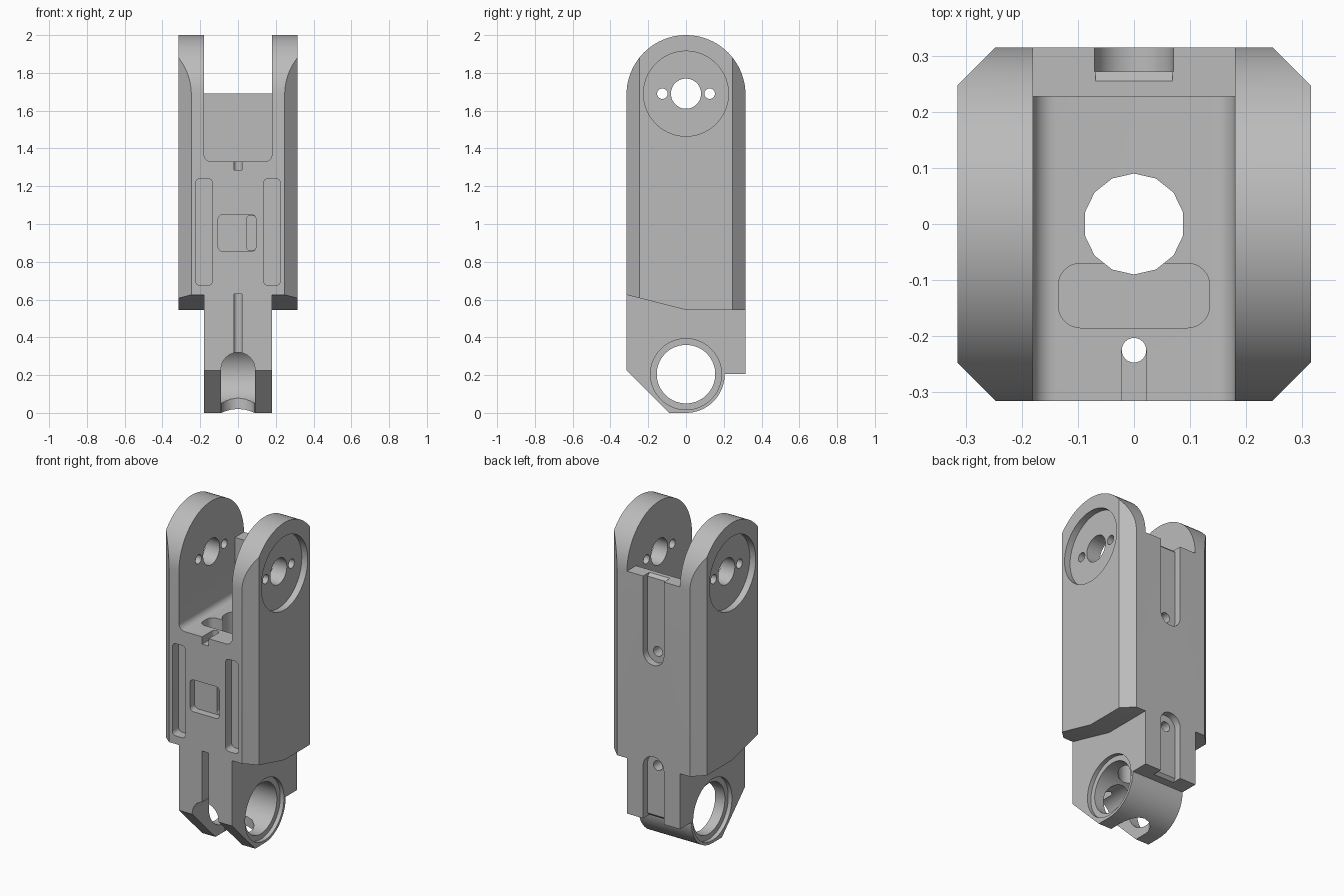
import bpy
import bmesh
from math import cos, sin, pi, radians

if "Cube" in bpy.data.objects:
    bpy.data.objects.remove(bpy.data.objects["Cube"], do_unlink=True)

grey = bpy.data.materials.new("plain grey")
grey.use_nodes = True
colour = (0.5, 0.5, 0.5, 1)
grey.diffuse_color = colour
grey.node_tree.nodes["Principled BSDF"].inputs["Base Color"].default_value = colour


def arc(u, v, r, a0, a1, n):
    """Points along an arc, angles in degrees."""
    angles = [radians(a0 + (a1 - a0) * i / n) for i in range(n + 1)]
    return [(u + r * cos(a), v + r * sin(a)) for a in angles]


def circle(u, v, r, n=48):
    return arc(u, v, r, 180 / n, 360 + 180 / n, n)[:-1]


def rounded(u0, v0, u1, v1, r, n=8):
    """Rectangle with rounded corners."""
    pts = []
    for i, (u, v) in enumerate([(u1 - r, v1 - r), (u0 + r, v1 - r),
                                (u0 + r, v0 + r), (u1 - r, v0 + r)]):
        pts += arc(u, v, r, 90 * i, 90 * i + 90, n)
    return pts


def prism(name, pts, axis, lo, hi):
    """Extrude a flat profile along an axis."""
    place = {"X": lambda u, v, w: (w, u, v),
             "Y": lambda u, v, w: (u, w, v),
             "Z": lambda u, v, w: (u, v, w)}[axis]
    clean = []
    for p in pts:
        if not clean or abs(p[0] - clean[-1][0]) + abs(p[1] - clean[-1][1]) > 1e-5:
            clean.append(p)
    bm = bmesh.new()
    low = [bm.verts.new(place(u, v, lo)) for u, v in clean]
    high = [bm.verts.new(place(u, v, hi)) for u, v in clean]
    bm.faces.new(low)
    bm.faces.new(high)
    for i in range(len(clean)):
        j = (i + 1) % len(clean)
        bm.faces.new((low[i], low[j], high[j], high[i]))
    bmesh.ops.recalc_face_normals(bm, faces=bm.faces)
    mesh = bpy.data.meshes.new(name)
    bm.to_mesh(mesh)
    bm.free()
    mesh.materials.append(grey)
    obj = bpy.data.objects.new(name, mesh)
    bpy.context.collection.objects.link(obj)
    return obj


def combine(target, other, operation):
    """Apply a boolean and discard the helper."""
    mod = target.modifiers.new("shape", "BOOLEAN")
    mod.operation = operation
    mod.solver = "EXACT"
    mod.object = other
    bpy.context.view_layer.objects.active = target
    bpy.ops.object.modifier_apply(modifier=mod.name)
    bpy.data.objects.remove(other, do_unlink=True)


H = 0.315    # half width of the body
W = 0.18     # half width of the fork gap and the lower lug

# Body: side silhouette with round top, trimmed by four chamfered corners
side = [(-H, 0.625), (0, 0.545), (H, 0.545)] + arc(0, 2 - H, H, 0, 180, 40)
arm = prism("fork_arm", side, "X", -0.4, 0.4)
c, d = 0.247, 0.33
plan = [(H, -c), (H, c), (H + c - d, d), (-H - c + d, d),
        (-H, c), (-H, -c), (-H - c + d, -d), (H + c - d, -d)]
combine(arm, prism("corner_trim", plan, "Z", 0, 3), "INTERSECT")

# Lower lug with a rounded heel and a slanted toe
lug = [(-H, 0.8), (-H, 0.225), (-0.09, 0)] + arc(0, 0.205, 0.205, -90, 0, 16)
lug += [(H, 0.205), (H, 0.8)]
combine(arm, prism("lower_lug", lug, "X", -W, W), "UNION")


def cut(pts, axis, lo, hi):
    combine(arm, prism("cutter", pts, axis, lo, hi), "DIFFERENCE")


# Fork gap, with a lower wall left standing at the back
cut(rounded(-W, 1.33, W, 2.3, 0.04), "Y", -0.5, 0.227)
cut([(-W, 1.69), (W, 1.69), (W, 2.3), (-W, 2.3)], "Y", 0.1, 0.5)

# Bores down the middle and pocket in the gap floor
cut(circle(0, 0, 0.09, 14), "Z", -0.2, 1.5)
cut(rounded(-0.135, -0.185, 0.135, -0.07, 0.04), "Z", 1.18, 1.5)
cut(circle(0, -0.225, 0.022, 20), "Z", -0.2, 1.5)

# Ear recesses, pivot holes and screw holes
for s in (-1, 1):
    lo, hi = sorted((s * (H - 0.04), s * 0.5))
    cut(circle(0, 1.69, 0.225, 64), "X", lo, hi)
    lo, hi = sorted((s * 0.1, s * 0.5))
    cut(circle(0, 1.69, 0.08, 32), "X", lo, hi)
    for y in (-0.125, 0.125):
        cut(circle(y, 1.69, 0.028, 20), "X", lo, hi)

# Lower cross bore with a shallow seat on each side
cut(circle(0, 0.205, 0.155), "X", -0.5, 0.5)
for lo, hi in ((-0.4, 0.025 - W), (W - 0.025, 0.4)):
    cut(circle(0, 0.205, 0.188), "X", lo, hi)

# Arched opening and narrow grooves in the front
cut(rounded(-0.09, -0.3, 0.09, 0.32, 0.09), "Y", -0.5, 0)
for z0, z1 in ((0.1, 0.63), (1.285, 1.4)):
    cut([(-0.022, z0), (0.022, z0), (0.022, z1), (-0.022, z1)], "Y", -0.5, -0.225)

# Front pockets
for s in (-1, 1):
    x0, x1 = sorted((s * 0.135, s * 0.225))
    cut(rounded(x0, 0.675, x1, 1.24, 0.025), "Y", -0.5, -0.255)
cut(rounded(-0.105, 0.855, 0.095, 1.05, 0.025), "Y", -0.5, -0.27)
cut(rounded(0.045, 0.86, 0.095, 1.045, 0.02), "Y", -0.5, -0.22)

# Back slots with screw holes and flared open ends
for z0, z1, zhole, zend, s in ((1.16, 2.2, 1.23, 1.69, -1), (0.05, 0.6, 0.53, 0.205, 1)):
    cut(rounded(-0.07, z0, 0.07, z1, 0.07), "Y", 0.272, 0.5)
    cut(circle(0, zhole, 0.03, 24), "Y", 0.04, 0.4)
    cut([(0.24, zend - s * 0.015), (0.3, zend - s * 0.015), (0.3, zend + s * 0.045)],
        "X", -0.069, 0.069)

# Smooth the round faces and keep the edges sharp
bpy.ops.object.select_all(action="DESELECT")
arm.select_set(True)
bpy.context.view_layer.objects.active = arm
bpy.ops.object.shade_smooth_by_angle(angle=radians(30))
